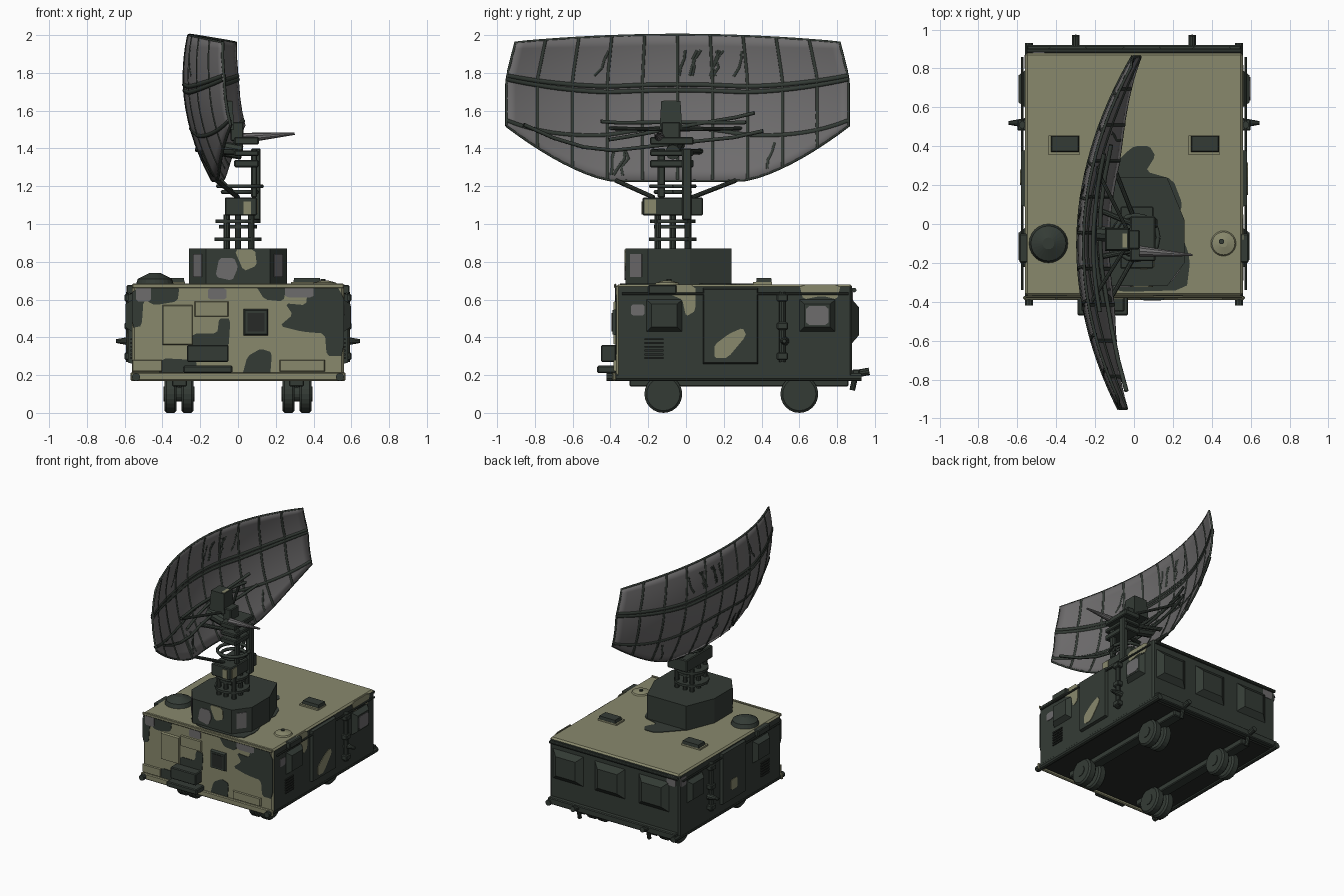
import bpy, bmesh, math, random
from mathutils import Vector

if "Cube" in bpy.data.objects:
    bpy.data.objects.remove(bpy.data.objects["Cube"])
random.seed(4)


def material(name, r, g, b):
    m = bpy.data.materials.new(name)
    m.use_nodes = True
    m.diffuse_color = (r, g, b, 1)
    bsdf = m.node_tree.nodes["Principled BSDF"]
    bsdf.inputs["Base Color"].default_value = (r, g, b, 1)
    bsdf.inputs["Roughness"].default_value = 0.9
    return m


KHAKI = material("khaki", 0.25, 0.25, 0.152)
GREEN = material("dark_green", 0.034, 0.044, 0.036)
GREY = material("grey", 0.155, 0.15, 0.152)
BLACK = material("underside_black", 0.02, 0.023, 0.02)

HALF, FRONT, BACK, FLOOR, ROOF = 0.56, -0.37, 0.88, 0.18, 0.68
FACES = {
    "front": lambda a, b, d: (a, FRONT - d, b),
    "back": lambda a, b, d: (a, BACK + d, b),
    "left": lambda a, b, d: (HALF + d, a, b),
    "right": lambda a, b, d: (-HALF - d, a, b),
    "roof": lambda a, b, d: (a, b, ROOF + d),
}


def finish(name, bm, mat):
    bmesh.ops.recalc_face_normals(bm, faces=bm.faces)
    me = bpy.data.meshes.new(name)
    bm.to_mesh(me)
    bm.free()
    ob = bpy.data.objects.new(name, me)
    bpy.context.collection.objects.link(ob)
    me.materials.append(mat)
    return ob


def plate(name, face, pts, mat, d0=-0.002, d1=0.004, taper=1.0):
    """Prism standing on one side of the cabin, optionally tapered outward."""
    bm = bmesh.new()
    place = FACES[face]
    ca, cb = (sum(p[i] for p in pts) / len(pts) for i in (0, 1))
    low = [bm.verts.new(place(a, b, d0)) for a, b in pts]
    top = [bm.verts.new(place(ca + (a - ca) * taper, cb + (b - cb) * taper, d1)) for a, b in pts]
    bm.faces.new(low)
    bm.faces.new(top)
    for i in range(len(pts)):
        j = (i + 1) % len(pts)
        bm.faces.new((low[i], low[j], top[j], top[i]))
    return finish(name, bm, mat)


def rect(a0, a1, b0, b1):
    return [(a0, b0), (a1, b0), (a1, b1), (a0, b1)]


def blob(name, face, pts, mat, d0=-0.002, d1=0.004):
    """Camouflage patch: corner-cut outline as a thin plate."""
    pts = [(p[0] * s + q[0] * (1 - s), p[1] * s + q[1] * (1 - s))
           for p, q in zip(pts, pts[1:] + pts[:1]) for s in (0.85, 0.15)]
    return plate(name, face, pts, mat, d0, d1)


def box(name, x0, x1, y0, y1, z0, z1, mat=GREEN, bevel=0.006):
    bm = bmesh.new()
    bmesh.ops.create_cube(bm, size=1)
    for v in bm.verts:
        v.co = ((x0 + x1) / 2 + v.co.x * (x1 - x0), (y0 + y1) / 2 + v.co.y * (y1 - y0),
                (z0 + z1) / 2 + v.co.z * (z1 - z0))
    ob = finish(name, bm, mat)
    if bevel:
        ob.modifiers.new("edge", "BEVEL").width = bevel
    return ob


def rod(name, p, q, r, r2=None, mat=GREEN, sides=10):
    p, q = Vector(p), Vector(q)
    bm = bmesh.new()
    bmesh.ops.create_cone(bm, cap_ends=True, segments=sides, radius1=r,
                          radius2=r if r2 is None else r2, depth=(q - p).length)
    rot = (q - p).to_track_quat("Z", "Y")
    for v in bm.verts:
        v.co = (p + q) / 2 + rot @ v.co
    return finish(name, bm, mat)


def tube(name, pts, r):
    cu = bpy.data.curves.new(name, "CURVE")
    cu.dimensions, cu.bevel_depth, cu.bevel_resolution = "3D", r, 1
    sp = cu.splines.new("POLY")
    sp.points.add(len(pts) - 1)
    for s, p in zip(sp.points, pts):
        s.co = (*p, 1)
    cu.materials.append(GREEN)
    bpy.context.collection.objects.link(bpy.data.objects.new(name, cu))


# Cabin: khaki roof and front, dark sides, black floor
cabin = box("cabin", -HALF, HALF, FRONT, BACK, FLOOR, ROOF, KHAKI, 0)
for m in (GREEN, BLACK):
    cabin.data.materials.append(m)
for f in cabin.data.polygons:
    n = f.normal
    f.material_index = 2 if n.z < -0.5 else 0 if n.z > 0.5 or n.y < -0.5 else 1
cabin.modifiers.new("edge", "BEVEL").width = 0.012

# Front camouflage
for pts in (
    [(0.25, 0.58), (0.36, 0.57), (0.37, 0.66), (0.56, 0.66), (0.56, 0.3), (0.47, 0.3), (0.46, 0.42),
     (0.34, 0.43), (0.22, 0.46), (0.29, 0.52)],
    [(-0.56, 0.67), (-0.31, 0.67), (-0.32, 0.59), (-0.44, 0.57), (-0.5, 0.6), (-0.51, 0.46), (-0.56, 0.45)],
    [(0.02, 0.19), (0.17, 0.19), (0.18, 0.32), (0.12, 0.34), (0.05, 0.3)],
    [(-0.42, 0.19), (-0.22, 0.19), (-0.22, 0.28), (-0.41, 0.29)],
    [(0.09, 0.68), (0.26, 0.68), (0.24, 0.59), (0.14, 0.6)],
    [(-0.24, 0.35), (-0.05, 0.34), (-0.04, 0.5), (-0.1, 0.5), (-0.11, 0.42), (-0.24, 0.42)],
):
    blob("front_dark_patch", "front", pts, GREEN)
for r in ((0.25, 0.4, 0.61, 0.67), (-0.54, -0.46, 0.59, 0.67), (-0.16, -0.06, 0.6, 0.66)):
    blob("front_grey_patch", "front", rect(*r), GREY, 0, 0.006)

# Front hatches, window and locker
plate("front_window_frame", "front", rect(0.03, 0.16, 0.41, 0.55), GREEN, 0, 0.02, 0.9)
plate("front_window_pane", "front", rect(0.05, 0.14, 0.43, 0.53), BLACK, 0.02, 0.024)
for a0, a1, b0, b1 in ((-0.4, -0.24, 0.36, 0.57), (-0.23, -0.05, 0.51, 0.59), (0.22, 0.46, 0.22, 0.28), (-0.56, -0.4, 0.22, 0.28)):
    plate("front_hatch", "front", rect(a0, a1, b0, b1), KHAKI, 0, 0.015, 0.95)
box("front_locker", -0.27, -0.05, -0.45, FRONT, 0.27, 0.36)
box("front_step", -0.29, -0.03, -0.47, FRONT, 0.21, 0.25)
box("front_skirt", -0.57, 0.57, -0.39, FRONT, 0.17, 0.215, KHAKI)
box("front_gutter", -0.56, 0.56, -0.38, FRONT, 0.66, 0.685, KHAKI)

# Both long sides: door, windows, vent, post and rails
for side, s in (("left", 1), ("right", -1)):
    plate(side + "_door", side, rect(0.09, 0.38, 0.26, 0.66), GREEN, 0, 0.022, 0.97)
    for a0, a1 in ((-0.21, -0.02), (0.6, 0.79)):
        plate(side + "_window_frame", side, rect(a0, a1, 0.43, 0.6), GREEN, 0, 0.035, 0.72)
    for i in range(6):
        plate(side + "_vent_slat", side, rect(-0.22, -0.12, 0.285 + i * 0.02, 0.295 + i * 0.02), BLACK, 0, 0.008)
    x = s * (HALF + 0.015)
    rod(side + "_post", (x, 0.51, 0.27), (x, 0.51, 0.64), 0.018)
    for z in (0.3, 0.46, 0.61):
        box(side + "_post_clamp", x - 0.025, x + 0.025, 0.48, 0.54, z - 0.02, z + 0.02)
    rod(side + "_marker_lamp", (s * HALF, 0.52, 0.38), (s * 0.645, 0.52, 0.38), 0.026, 0.01)
    rod(side + "_gutter", (x, FRONT + 0.03, 0.63), (x, BACK - 0.02, 0.63), 0.007)
    rod(side + "_frame_rail", (s * 0.54, -0.42, 0.19), (s * 0.54, 0.93, 0.19), 0.022)
    box(side + "_chassis_beam", s * 0.31 - 0.04, s * 0.31 + 0.04, -0.3, 0.86, 0.14, 0.185)
    box(side + "_roof_edge_box", s * 0.56 - 0.03, s * 0.56 + 0.03, -0.2, -0.05, 0.63, 0.678)
    # Tow hooks at the rear
    rod(side + "_tow_arm", (s * 0.3, 0.86, 0.2), (s * 0.3, 0.97, 0.22), 0.02)
    rod(side + "_tow_hook", (s * 0.3, 0.9, 0.21), (s * 0.3, 0.88, 0.12), 0.015)
    # Grey stripe on the pedestal corner
    plate("pedestal_corner_patch", "roof", [(s * a, b) for a, b in ((0.19, -0.293), (0.235, -0.233), (0.239, -0.236), (0.194, -0.296))],
          GREY, 0.04, 0.16)

# Side camouflage
blob("left_window_pane", "left", rect(0.635, 0.755, 0.465, 0.565), GREY, 0.033, 0.038)
blob("left_grey_patch", "left", rect(-0.29, -0.22, 0.515, 0.575), GREY)
blob("left_khaki_patch", "left", [(-0.1, 0.68), (0.05, 0.68), (0.05, 0.54), (0, 0.51), (-0.02, 0.6), (-0.09, 0.63)], KHAKI)
blob("left_rear_khaki_patch", "left", [(0.6, 0.68), (0.82, 0.68), (0.8, 0.6), (0.72, 0.62), (0.62, 0.6)], KHAKI)
blob("left_door_khaki_patch", "left", [(0.15, 0.29), (0.22, 0.29), (0.32, 0.41), (0.3, 0.45), (0.23, 0.42), (0.15, 0.36)], KHAKI, 0.019, 0.026)
blob("right_door_khaki_patch", "right", rect(0.2, 0.28, 0.34, 0.42), KHAKI, 0.019, 0.026)
blob("right_grey_patch", "right", rect(0.8, 0.87, 0.58, 0.65), GREY)
blob("rear_grey_patch", "back", rect(-0.53, -0.45, 0.58, 0.66), GREY)

# Rear wall: three windows and bumper
for x in (-0.34, 0.04, 0.4):
    plate("rear_window_frame", "back", rect(x - 0.13, x + 0.13, 0.37, 0.6), GREEN, 0, 0.035, 0.65)
box("rear_bumper", -0.55, 0.55, BACK, 0.92, 0.18, 0.23)
rod("rear_rail", (-0.55, 0.89, 0.65), (0.55, 0.89, 0.65), 0.012)

# Dual wheels with hubs
for y in (-0.12, 0.6):
    for s in (-1, 1):
        rod("wheel_hub", (s * 0.23, y, 0.1), (s * 0.395, y, 0.1), 0.04, sides=16)
        rod("wheel_strut", (s * 0.31, y, 0.1), (s * 0.31, y, 0.18), 0.02)
        for x0 in (0.235, 0.325):
            wheel = rod("wheel", (s * x0, y, 0.1), (s * (x0 + 0.065), y, 0.1), 0.1, sides=24)
            wheel.modifiers.new("edge", "BEVEL").width = 0.012

# Roof: dark patch, hatches, domes and pedestal
blob("roof_dark_patch", "roof", [(-0.2, 0.2), (-0.05, 0.36), (0.0, 0.4), (0.08, 0.4), (0.11, 0.35), (0.06, 0.27), (0.2, 0.23), (0.25, 0.1),
     (0.22, 0.02), (0.29, -0.18), (0.27, -0.34), (-0.1, -0.35), (-0.24, -0.25)], GREEN)
for x in (-0.36, 0.36):
    plate("roof_vent_base", "roof", rect(x - 0.08, x + 0.08, 0.355, 0.455), KHAKI, 0, 0.012)
    plate("roof_vent", "roof", rect(x - 0.07, x + 0.08, 0.37, 0.455), GREEN, 0, 0.035, 0.9)
for name, x, r, h, m in (("roof_dome", -0.44, 0.1, 0.06, GREEN), ("roof_cap", 0.46, 0.065, 0.02, KHAKI)):
    rod(name, (x, -0.1, ROOF), (x, -0.1, ROOF + h / 2), r, r * 0.9, m, 24)
    rod(name + "_top", (x, -0.1, ROOF + h / 2), (x, -0.1, ROOF + h), r * 0.9, r * 0.3, m, 24)
rod("roof_cap_knob", (0.45, -0.09, ROOF), (0.45, -0.09, ROOF + 0.028), 0.014)
half = [(0.17, -0.32), (0.26, -0.2), (0.26, 0.02), (0.17, 0.24)]
plate("pedestal", "roof", half + [(-x, y) for x, y in reversed(half)], GREEN, 0, 0.19)
blob("pedestal_grey_patch", "front", [(-0.12, 0.72), (-0.03, 0.7), (0, 0.77), (-0.02, 0.82), (-0.1, 0.82)], GREY, -0.052, -0.045)
blob("pedestal_khaki_patch", "front", [(-0.02, 0.865), (0.09, 0.865), (0.1, 0.78), (0.03, 0.75)], KHAKI, -0.052, -0.045)

# Turntable mast
MY = -0.07
for x in (-0.06, 0.0, 0.07):
    for y in (MY - 0.08, MY, MY + 0.08):
        rod("mast_post", (x, y, 0.86), (x, y, 1.05), 0.018)
for z, r in ((0.92, 0.125), (0.985, 0.1), (1.015, 0.12)):
    rod("mast_ring", (0, MY, z - 0.009), (0, MY, z + 0.009), r, sides=20)
box("mast_head", -0.07, 0.1, -0.23, 0.09, 1.045, 1.14)
plate("mast_head_side_patch", "left", rect(-0.22, -0.16, 1.055, 1.13), KHAKI, -0.462, -0.455)
plate("mast_head_front_patch", "front", rect(0.03, 0.07, 1.05, 1.12), KHAKI, -0.142, -0.135)
box("mast_column", 0.08, 0.12, -0.02, 0.03, 1.02, 1.4)
box("mast_rear_column", 0.07, 0.1, -0.15, -0.11, 1.14, 1.4)
for z, r in ((1.17, 0.09), (1.2, 0.115)):
    tube("mast_cable_loop", [(0.01 + r * math.cos(t * math.pi / 8), MY + r * math.sin(t * math.pi / 8), z) for t in range(17)], 0.012)
for z0, z1 in ((1.3, 1.34), (1.36, 1.39), (1.42, 1.46)):
    box("feed_bracket", -0.02, 0.11, -0.19, 0.04, z0, z1)
plate("feed_horn", "roof", rect(-0.15, -0.02, -0.14, -0.02), GREEN, 0.82, 0.97, 0.85)
plate("feed_horn_patch", "roof", rect(-0.06, -0.035, -0.12, -0.05), KHAKI, 0.968, 0.973)
box("feed_cap", -0.04, 0.03, -0.13, -0.03, 1.44, 1.54)
rod("feed_pointer", (0.03, -0.14, 1.455), (0.3, -0.16, 1.478), 0.028, 0.006, GREY)


# Reflector: a curved, slightly turned shell
def dish(u, v):
    w = abs(u) * 0.905
    lo = 1.23 + 0.29 * (max(0, w - 0.33) / 0.575) ** 1.5
    z = lo + (2.0 - 0.04 * u * u - lo) * v
    y = u * (0.905 - 0.05 * max(0, (z - 1.77) / 0.2))
    x = -0.283 + 0.3 * y * y + 0.039 * y + 0.5 * (z - 1.78) ** 2
    return Vector((x, y - 0.045, z))


NU, NV = 40, 14
bm = bmesh.new()
grid = [[bm.verts.new(dish(i / NU * 2 - 1, j / NV)) for j in range(NV + 1)] for i in range(NU + 1)]
for i in range(NU):
    for j in range(NV):
        bm.faces.new((grid[i][j], grid[i + 1][j], grid[i + 1][j + 1], grid[i][j + 1]))
shell = finish("reflector", bm, GREY)
for f in shell.data.polygons:
    f.use_smooth = True
sol = shell.modifiers.new("thickness", "SOLIDIFY")
sol.thickness, sol.offset = 0.014, 0

# Reflector ribs, rim, loose wires and feed bars
for k in range(-4, 5):
    tube("reflector_rib", [dish(k * 0.205, j / 12) for j in range(13)], 0.012)
span = [i / 15 - 1 for i in range(31)]
for base, sag in ((0.62, -0.06), (0.66, -0.06), (0.36, -0.3)):
    tube("reflector_hoop", [dish(u, base + sag * u * u) for u in span], 0.014)
tube("reflector_rim", [dish(u, 0) for u in span] + [dish(1, j / 6) for j in range(1, 7)]
     + [dish(-u, 1) for u in span] + [dish(-1, 1 - j / 6) for j in range(1, 7)], 0.008)
for k in range(12):
    u, v = random.uniform(-0.75, 0.75), random.choice((0.03, 0.72))
    tube("reflector_wire", [dish(u + random.uniform(-0.02, 0.02) + i * 0.015, v + i * 0.06) for i in range(4)], 0.011)
for u0, v0, u1, v1 in ((-0.9, 0.14, 0.5, 0.32), (-0.45, 0.4, 0.4, 0.4), (-0.4, 0.28, 0.45, 0.46)):
    tube("feed_bar", [dish(u0 + (u1 - u0) * t / 8, v0 + (v1 - v0) * t / 8) + Vector((0.045, 0, 0)) for t in range(9)], 0.011)

# Struts between mast and reflector
for u, s in ((-0.36, -1), (0.34, 1)):
    rod("dish_brace", (0, MY + s * 0.1, 1.14), dish(u, 0), 0.012)
    rod("dish_cradle", (0.02, MY + s * 0.06, 1.38), dish(u * 0.4, 0.2), 0.015)
    rod("feed_strut", (-0.03, MY + s * 0.03, 1.5), dish(u * 1.1, 0.36), 0.01)
rod("dish_pivot", (0.02, MY, 1.38), dish(0, 0.25), 0.04)
